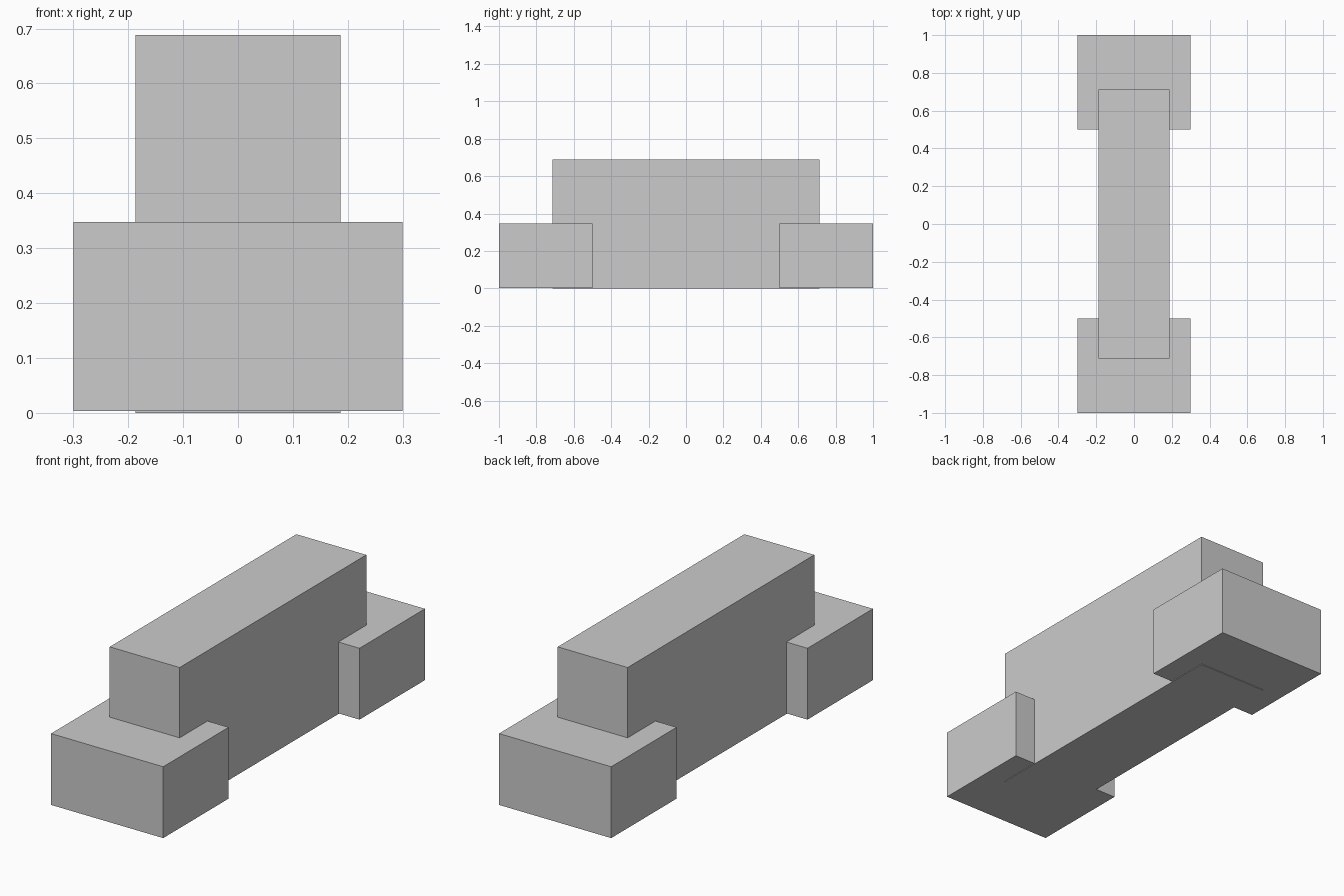
import bpy

if "Cube" in bpy.data.objects:
    bpy.data.objects.remove(bpy.data.objects["Cube"])


def box(name, x, y, z):
    """Box from (min, max) ranges on each axis."""
    bpy.ops.mesh.primitive_cube_add(size=1)
    ob = bpy.context.object
    ob.name = name
    for v in ob.data.vertices:
        for i, (lo, hi) in enumerate((x, y, z)):
            v.co[i] = hi if v.co[i] > 0 else lo
    return ob


# Tall central beam
box("central_beam", (-0.187, 0.187), (-0.713, 0.713), (0.0, 0.688))

# Wider low blocks wrapping each end of the beam
box("front_end_block", (-0.3, 0.3), (-1.0, -0.5), (0.003, 0.348))
box("back_end_block", (-0.3, 0.3), (0.5, 1.0), (0.003, 0.348))
